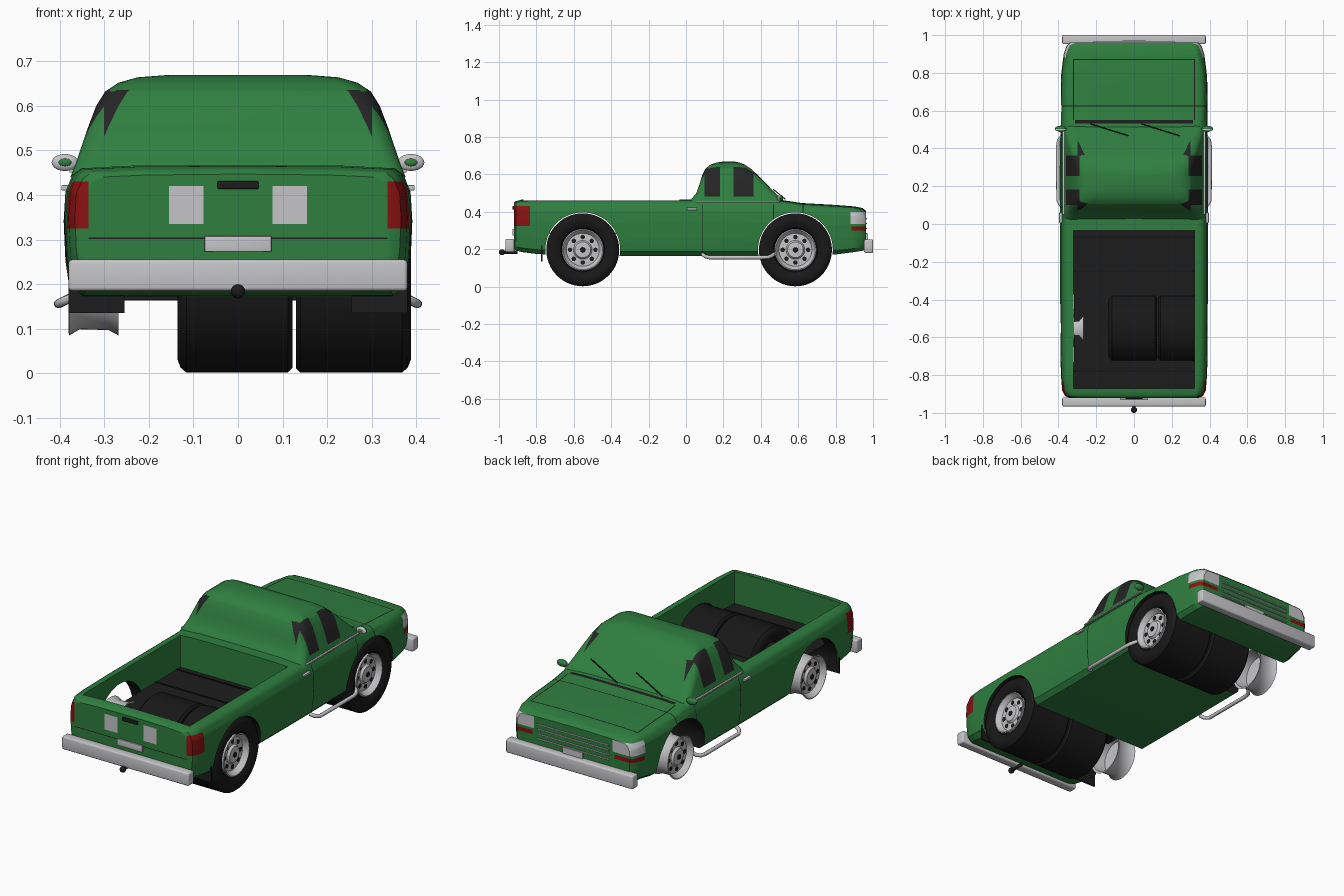
import bpy, bmesh, math
from mathutils import Matrix, Vector

if "Cube" in bpy.data.objects:
    bpy.data.objects.remove(bpy.data.objects["Cube"])

COLOURS = {
    "green_paint": (0.028, 0.21, 0.05),
    "black_trim": (0.012, 0.012, 0.012),
    "dark_glass": (0.018, 0.018, 0.018),
    "tyre_rubber": (0.009, 0.009, 0.009),
    "light_metal": (0.56, 0.56, 0.58),
    "red_lens": (0.25, 0.006, 0.006),
}
MATS = []
for mat_name, rgb in COLOURS.items():
    m = bpy.data.materials.new(mat_name)
    m.use_nodes = True
    m.diffuse_color = (*rgb, 1)
    m.node_tree.nodes["Principled BSDF"].inputs["Base Color"].default_value = (*rgb, 1)
    MATS.append(m)
GREEN, BLACK, GLASS, TYRE, METAL, RED = range(len(MATS))


def finish(ob, angle=35):
    bpy.ops.object.select_all(action='DESELECT')
    ob.select_set(True)
    bpy.context.view_layer.objects.active = ob
    bpy.ops.object.shade_smooth_by_angle(angle=math.radians(angle))


def make(name, bm, mat=None, smooth=True):
    """Turn a bmesh into an object; mat None keeps per-face indices."""
    bmesh.ops.recalc_face_normals(bm, faces=bm.faces)
    me = bpy.data.meshes.new(name)
    bm.to_mesh(me)
    bm.free()
    for m in (MATS if mat is None else [MATS[mat]]):
        me.materials.append(m)
    ob = bpy.data.objects.new(name, me)
    bpy.context.collection.objects.link(ob)
    if smooth:
        finish(ob)
    return ob


def box(name, lo, hi, mat, bevel=0.0):
    bm = bmesh.new()
    lo, hi = Vector(lo), Vector(hi)
    bmesh.ops.create_cube(bm, size=1, matrix=Matrix.Translation((lo + hi) / 2) @ Matrix.Diagonal((*(hi - lo), 1)))
    if bevel:
        bmesh.ops.bevel(bm, geom=bm.edges[:], offset=bevel, segments=3, profile=0.5, affect='EDGES')
    return make(name, bm, mat)


def loft(rings, caps=True, loop=False):
    bm = bmesh.new()
    rows = [[bm.verts.new(p) for p in r] for r in rings]
    n = len(rows[0])
    for a, b in zip(rows, rows[1:] + (rows[:1] if loop else [])):
        for i in range(n):
            bm.faces.new((a[i], a[(i + 1) % n], b[(i + 1) % n], b[i]))
    if caps:
        bm.faces.new(rows[0])
        bm.faces.new(rows[-1])
    bmesh.ops.recalc_face_normals(bm, faces=bm.faces)
    return bm


def lathe(name, profile, centre, mat, loop=False, side=1, steps=48):
    """Spin (x, radius) pairs about an axis parallel to x."""
    cx, cy, cz = centre
    turn = [math.tau * i / steps for i in range(steps)]
    rings = [[(cx + side * x, cy + r * math.cos(t), cz + r * math.sin(t)) for t in turn] for x, r in profile]
    return make(name, loft(rings, not loop, loop), mat)


def pipe(name, pts, radius, mat):
    cu = bpy.data.curves.new(name, 'CURVE')
    cu.dimensions = '3D'
    cu.bevel_depth, cu.bevel_resolution, cu.use_fill_caps = radius, 3, True
    sp = cu.splines.new('POLY')
    sp.points.add(len(pts) - 1)
    for p, co in zip(sp.points, pts):
        p.co = (*co, 1)
    cu.materials.append(MATS[mat])
    ob = bpy.data.objects.new(name, cu)
    bpy.context.collection.objects.link(ob)


def paint(bm, mat, x, y, z, facing=lambda n: True):
    """Cut faces along the bounds (x is mirrored) and colour those inside."""
    cuts = [((s * v, 0, 0), (1, 0, 0)) for v in x if 0 < v < 0.5 for s in (-1, 1)]
    cuts += [((0, v, 0), (0, 1, 0)) for v in y if abs(v) < 1]
    cuts += [((0, 0, v), (0, 0, 1)) for v in z if 0 < v < 1]
    for co, no in cuts:
        bmesh.ops.bisect_plane(bm, geom=bm.verts[:] + bm.edges[:] + bm.faces[:], dist=1e-5, plane_co=co, plane_no=no)
    bm.normal_update()
    for f in bm.faces:
        c = f.calc_center_median()
        if x[0] < abs(c.x) < x[1] and y[0] < c.y < y[1] and z[0] < c.z < z[1] and facing(f.normal):
            f.material_index = mat


# Lower body: sections along y as (y, half width, bottom, top)
STATIONS = [(-.92, .345, .2, .44), (-.91, .366, .195, .45), (-.88, .38, .185, .458), (-.8, .387, .175, .46),
            (-.6, .391, .165, .46), (0, .391, .163, .46), (.5, .391, .165, .458), (.62, .39, .165, .44),
            (.8, .385, .172, .43), (.9, .372, .185, .422), (.945, .357, .192, .413), (.962, .338, .2, .398)]
HALF = [(.9, 0), (.965, .08), (.99, .3), (1, .6), (.99, .82), (.95, .95), (.9, 1), (.6, 1.02)]


def section(y, w, zb, zt):
    side = [(w * fx, zb + t * (zt - zb)) for fx, t in HALF]
    pts = [(0, zb)] + side + [(0, zt + .007)] + [(-x, z) for x, z in reversed(side)]
    return [(x, y, z) for x, z in pts]


ANY, LOW = (0, 1), (0, 1)
body = loft([section(*s) for s in STATIONS])
upward = lambda n: n.z > .7
rear = lambda n: n.y < -.5
nose = lambda n: n.y > .5
sideways = lambda n: abs(n.x) > .5
paint(body, RED, (.335, 1), (-1, -.835), (.325, .43))                 # tail lamps
paint(body, METAL, (.235, 1), (.88, 1), (.335, .4))                   # headlamps
paint(body, RED, (.245, 1), (.885, 1), (.3, .322))                    # front indicators
paint(body, BLACK, (0, .222), (.9, 1), (.262, .378), nose)            # grille
paint(body, METAL, (.077, .155), (-1, -.9), (.335, .42), rear)        # tailgate panels
paint(body, BLACK, (0, .335), (-1, -.9), (.301, .305), rear)          # tailgate seam
paint(body, BLACK, (.3, 1), (.087, .092), (.17, .45), sideways)       # door seams
paint(body, BLACK, (.3, 1), (.466, .47), (.36, .45), sideways)
paint(body, BLACK, ANY, (.622, .627), (.38, 1))                       # wing seam
paint(body, BLACK, (.318, .324), (.55, .873), (.38, 1), upward)       # bonnet seams
paint(body, BLACK, (0, .324), (.867, .873), (.38, 1), upward)
paint(body, BLACK, (0, .312), (.532, .55), (.38, 1), upward)          # cowl vent
body_ob = make("body", body, smooth=False)

# Cutters for the load bed and wheel arches
AXLES, HUB_Z = {"rear": -.552, "front": .585}, .197
cutters = []
bm = bmesh.new()
bmesh.ops.create_cube(bm, size=1, matrix=Matrix.Translation((0, -.452, .485)) @ Matrix.Diagonal((.64, .836, .4, 1)))
bm.normal_update()
for f in bm.faces:
    f.material_index = BLACK if f.normal.z < -.5 else GREEN
cutters.append(make("bed_cutter", bm, smooth=False))
for end, y in AXLES.items():
    bm = bmesh.new()
    bmesh.ops.create_cone(bm, cap_ends=True, segments=64, radius1=.2, radius2=.2, depth=1,
                          matrix=Matrix.Translation((0, y, HUB_Z)) @ Matrix.Rotation(math.pi / 2, 4, 'Y'))
    for f in bm.faces:
        f.material_index = BLACK
    cutters.append(make(end + "_arch_cutter", bm, smooth=False))
for c in cutters:
    mod = body_ob.modifiers.new(c.name, 'BOOLEAN')
    mod.operation, mod.solver, mod.object = 'DIFFERENCE', 'EXACT', c
    c.hide_render = True
    c.hide_set(True)
solid = bpy.data.meshes.new_from_object(body_ob.evaluated_get(bpy.context.evaluated_depsgraph_get()))
body_ob.modifiers.clear()
body_ob.data = solid
for c in cutters:
    bpy.data.objects.remove(c)
finish(body_ob)
box("bed_floor", (-.318, -.868, .283), (.318, -.036, .29), BLACK)
for y in (-.78, -.25, -.07):
    box("bed_rib", (-.318, y - .004, .289), (.318, y + .004, .294), TYRE)

# Cab: rounded plan outlines stacked upward as (z, back, front, half width, corner)
LEVELS = [(.44, .01, .53, .376, .03), (.47, .03, .508, .364, .035), (.5, .055, .478, .354, .04),
          (.55, .073, .43, .337, .045), (.6, .088, .38, .318, .05), (.632, .105, .345, .298, .05),
          (.652, .13, .315, .268, .05), (.664, .165, .285, .225, .045), (.669, .2, .26, .16, .025)]


def outline(z, back, front, w, r):
    pts = []
    for k, (sx, y) in enumerate([(1, front - r), (-1, front - r), (-1, back + r), (1, back + r)]):
        for i in range(6):
            a = math.pi / 2 * (k + i / 5)
            pts.append((sx * (w - r) + r * math.cos(a), y + r * math.sin(a), z))
    return pts


cab = loft([outline(*lv) for lv in LEVELS])
paint(cab, GLASS, (0, .3), (0, .2), (.5, .635), lambda n: n.y < -.4)
paint(cab, GLASS, (0, .3), (.3, .6), (.482, .612), lambda n: n.y > .3)
for span in ((.1, .182), (.255, .362)):
    paint(cab, GLASS, (.288, 1), span, (.482, .645), lambda n: abs(n.x) > .3)
make("cab", cab)

# Wheels: the right-hand tyres sit inboard of their rims
TYRE_PROFILE = [(.35, .11), (.372, .118), (.386, .14), (.388, .165), (.381, .184), (.368, .195),
                (.14, .195), (.13, .185), (.13, .12), (.14, .11)]
RIM_PROFILE = [(.378, .112), (.38, .106), (.37, .1), (.36, .092), (.352, .088), (.354, .05), (.366, .042),
               (.368, .002), (.345, .002), (.34, .088), (.272, .1), (.268, .112), (.29, .1), (.355, .098)]
for end, y in AXLES.items():
    for hand, s, shift in (("left", 1, 0), ("right", -1, .252)):
        tag = f"{end}_{hand}_"
        lathe(tag + "tyre", TYRE_PROFILE, (shift, y, HUB_Z), TYRE, True, s, 64)
        lathe(tag + "rim", RIM_PROFILE, (0, y, HUB_Z), METAL, True, s)
        lathe(tag + "hub_cap", [(.367, .014), (.372, .012)], (0, y, HUB_Z), BLACK, side=s, steps=16)
        for i in range(8):
            a = math.tau * i / 8
            spot = (0, y + .068 * math.cos(a), HUB_Z + .068 * math.sin(a))
            lathe(tag + "rim_hole", [(.35, .012), (.3555, .012)], spot, BLACK, side=s, steps=12)

# Bumpers, grille bars, plates and tow hitch
box("rear_bumper", (-.38, -.966, .185), (.38, -.918, .255), METAL, .008)
box("front_bumper", (-.38, .952, .18), (.38, 1, .252), METAL, .008)
for i in range(4):
    z = .282 + i * .026
    box("grille_bar", (-.215, .958, z), (.215, .968, z + .006), METAL)
box("front_plate", (-.06, .96, .25), (.06, .972, .285), METAL)
box("rear_plate", (-.075, -.928, .273), (.075, -.918, .308), METAL, .002)
box("tailgate_handle", (-.046, -.928, .413), (.046, -.915, .432), BLACK, .003)
pipe("tow_bar", [(0, -.985, .184), (0, -.9, .184)], .009, BLACK)
bm = bmesh.new()
bmesh.ops.create_uvsphere(bm, u_segments=20, v_segments=12, radius=.016, matrix=Matrix.Translation((0, -.984, .184)))
make("tow_ball", bm, BLACK)

# Parts repeated on both sides
for hand, s in (("left", 1), ("right", -1)):
    def sided(name, lo, hi, mat, bevel=0):
        xs = sorted((s * lo[0], s * hi[0]))
        box(f"{hand}_{name}", (xs[0], *lo[1:]), (xs[1], *hi[1:]), mat, bevel)
    sided("mud_flap", (.255, -.775, .135), (.38, -.767, .22), BLACK)
    sided("side_strip", (.362, .05, .45), (.378, .5, .458), METAL, .002)
    sided("door_handle", (.38, .005, .41), (.396, .06, .422), METAL, .003)
    pipe(hand + "_step_bar", [(s * x, y, z) for x, y, z in [
        (.365, .09, .172), (.388, .1, .163), (.402, .125, .156), (.403, .41, .156),
        (.399, .44, .158), (.385, .46, .165), (.365, .468, .175)]], .01, METAL)
    for part, dy, size, mat in (("mirror_housing", .506, (.03, .014, .018), GREEN),
                                ("mirror_rim", .5, (.03, .01, .019), METAL),
                                ("mirror_centre", .493, (.015, .006, .009), GREEN)):
        bm = bmesh.new()
        bmesh.ops.create_uvsphere(bm, u_segments=20, v_segments=12, radius=1, matrix=Matrix.Translation((s * .388, dy, .473)) @ Matrix.Diagonal((*size, 1)))
        make(f"{hand}_{part}", bm, mat)
for x in (-.23, .04):
    pipe("wiper", [(x, .53, .468), (x + .2, .468, .519)], .003, BLACK)
